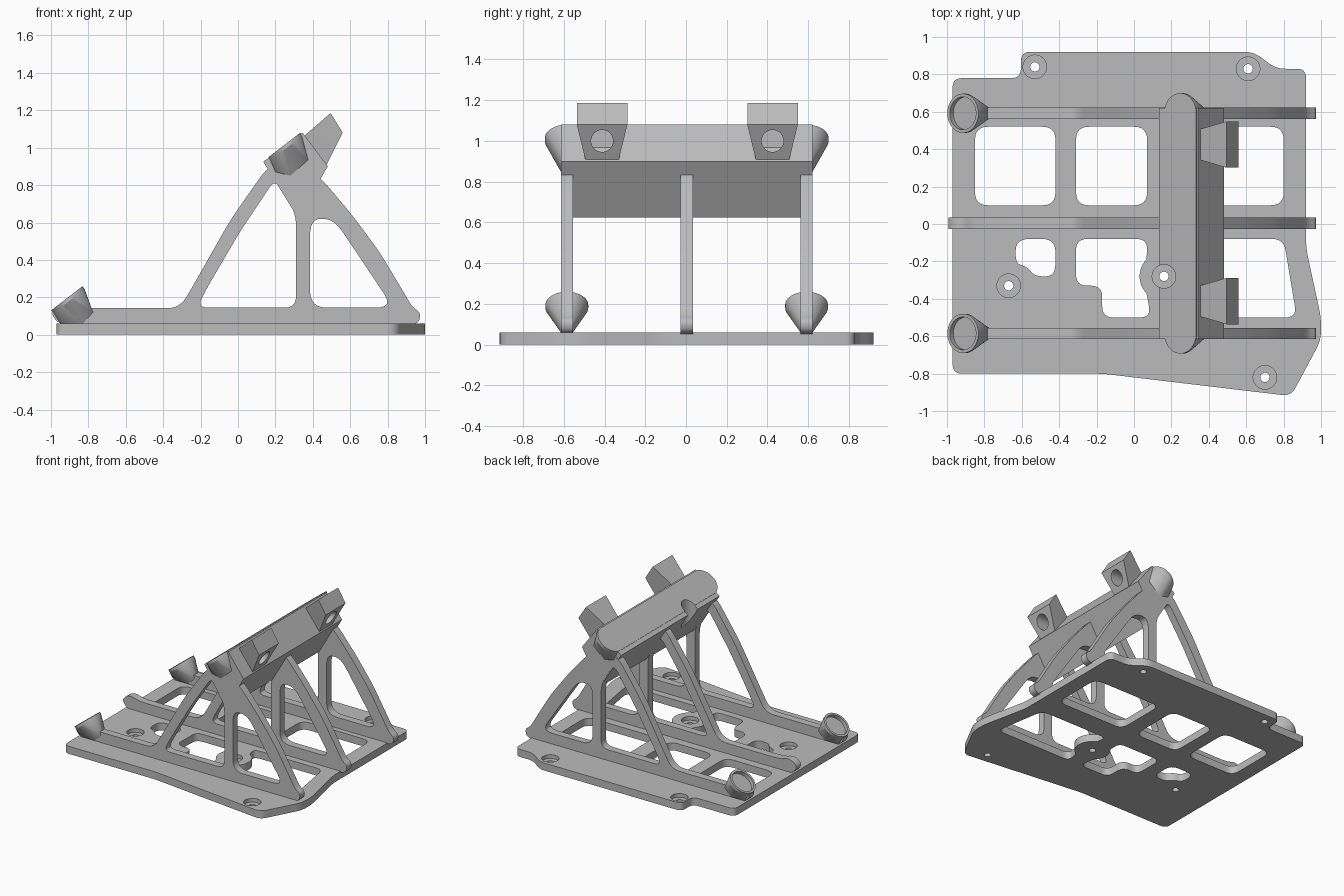
import bpy, bmesh, math
from mathutils import Matrix, Vector

if "Cube" in bpy.data.objects:
    bpy.data.objects.remove(bpy.data.objects["Cube"])

grey = bpy.data.materials.new("plain_grey")
grey.use_nodes = True
grey.diffuse_color = (0.5, 0.5, 0.5, 1)
grey.node_tree.nodes["Principled BSDF"].inputs["Base Color"].default_value = (0.5, 0.5, 0.5, 1)

RIBS = {"right": -0.585, "middle": 0.004, "left": 0.592}
TILT = Vector((-0.61, 0, 0.79)).normalized()      # direction the pads face
ALONG = Vector((0.79, 0, 0.61)).normalized()


def add(name, mesh):
    mesh.materials.clear()
    mesh.materials.append(grey)
    ob = bpy.data.objects.new(name, mesh)
    bpy.context.collection.objects.link(ob)
    return ob


def from_bmesh(name, bm):
    bmesh.ops.recalc_face_normals(bm, faces=bm.faces)
    mesh = bpy.data.meshes.new(name)
    bm.to_mesh(mesh)
    bm.free()
    return add(name, mesh)


def evaluated(ob):
    bpy.context.view_layer.update()
    return bpy.data.meshes.new_from_object(
        ob.evaluated_get(bpy.context.evaluated_depsgraph_get()))


def rounded(pts, r, steps=6):
    """Round every corner of a closed outline."""
    out = []
    pts = [Vector(p) for p in pts]
    for i, p in enumerate(pts):
        a, b = pts[i - 1] - p, pts[(i + 1) % len(pts)] - p
        s = p + a.normalized() * min(r, a.length * 0.45)
        e = p + b.normalized() * min(r, b.length * 0.45)
        for k in range(steps + 1):
            t = k / steps
            out.append(s * (1 - t) ** 2 + p * 2 * t * (1 - t) + e * t * t)
    return out


def arc(cx, cy, r, a0, a1, n=24):
    angles = [math.radians(a0 + (a1 - a0) * k / n) for k in range(n + 1)]
    return [Vector((cx + r * math.cos(a), cy + r * math.sin(a))) for a in angles]


def sheet(name, loops, thick, matrix):
    """Flat plate from an outline and its holes."""
    curve = bpy.data.curves.new(name, "CURVE")
    curve.dimensions, curve.fill_mode, curve.extrude = "2D", "BOTH", thick / 2
    for loop in loops:
        sp = curve.splines.new("POLY")
        sp.points.add(len(loop) - 1)
        for q, p in zip(sp.points, loop):
            q.co = (p[0], p[1], 0, 1)
        sp.use_cyclic_u = True
    tmp = bpy.data.objects.new(name, curve)
    bpy.context.collection.objects.link(tmp)
    mesh = evaluated(tmp)
    bpy.data.objects.remove(tmp)
    bm = bmesh.new()
    bm.from_mesh(mesh)
    bmesh.ops.remove_doubles(bm, verts=bm.verts, dist=0.0002)
    bm.transform(matrix)
    return from_bmesh(name, bm)


def hull(name, pts):
    bm = bmesh.new()
    for p in pts:
        bm.verts.new(p)
    res = bmesh.ops.convex_hull(bm, input=bm.verts)
    bmesh.ops.delete(bm, geom=[v for v in bm.verts if not v.link_faces], context="VERTS")
    bmesh.ops.dissolve_limit(bm, angle_limit=0.01, verts=bm.verts, edges=bm.edges)
    return from_bmesh(name, bm)


def disc(centre, r, n=40):
    c, side = Vector(centre), Vector((0, 1, 0))
    return [c + ALONG * r * math.cos(math.tau * k / n) + side * r * math.sin(math.tau * k / n)
            for k in range(n)]


def drill(target, centre, axis, r, depth):
    """Cut a round hole centred on a point along an axis."""
    bm = bmesh.new()
    rot = Vector(axis).to_track_quat("Z", "Y").to_matrix().to_4x4()
    bmesh.ops.create_cone(bm, cap_ends=True, segments=40, radius1=r, radius2=r, depth=depth,
                          matrix=Matrix.Translation(centre) @ rot)
    cutter = from_bmesh("cutter", bm)
    cutter.hide_render = True
    mod = target.modifiers.new("hole", "BOOLEAN")
    mod.operation, mod.solver, mod.object = "DIFFERENCE", "EXACT", cutter
    mesh = evaluated(target)
    target.modifiers.clear()
    target.data = mesh
    bpy.data.objects.remove(cutter)


# Base plate with windows and countersunk screw holes
outline = [(-0.97, 0.78), (-0.605, 0.78), (-0.605, 0.92), (0.64, 0.92), (0.76, 0.83), (0.92, 0.83),
           (0.92, -0.13), (1.0, -0.5), (1.0, -0.62), (0.84, -0.92), (-0.17, -0.8), (-0.97, -0.8)]
screws = [(-0.53, 0.84), (0.61, 0.83), (-0.67, -0.33), (0.7, -0.82), (0.16, -0.28)]
loops = [rounded(outline, 0.05)]
for x0, x1 in ((-0.85, -0.42), (-0.31, 0.07), (0.2, 0.8)):
    loops.append(rounded([(x0, 0.1), (x1, 0.1), (x1, 0.52), (x0, 0.52)], 0.07))
loops.append(rounded([(-0.63, -0.08), (-0.42, -0.08), (-0.42, -0.28), (-0.53, -0.28),
                      (-0.57, -0.23), (-0.635, -0.21)], 0.07))
loops.append(rounded([(-0.31, -0.08), (0.07, -0.08)] + arc(0.16, -0.28, 0.13, 135, 225)
                     + [(0.09, -0.5), (-0.17, -0.5), (-0.17, -0.33), (-0.31, -0.33)], 0.06))
loops.append(rounded([(0.2, -0.08), (0.8, -0.08), (0.87, -0.5), (0.2, -0.5)]
                     + arc(0.16, -0.28, 0.13, -65, 65), 0.06))
loops += [arc(x, y, 0.025, 0, 345, 23) for x, y in screws]
base = sheet("base_plate", loops, 0.06, Matrix.Translation((0, 0, 0.03)))
for x, y in screws:
    drill(base, (x, y, 0.07), (0, 0, 1), 0.063, 0.08)

# Three upright ribs, each with two windows
rib_outline = rounded([(-0.95, 0.05), (-1.0, 0.11), (-0.97, 0.15), (-0.92, 0.165), (-0.85, 0.142),
                       (-0.31, 0.142), (-0.23, 0.28), (-0.04, 0.615), (0.16, 0.9), (0.3, 0.95),
                       (0.45, 0.83), (0.61, 0.64), (0.755, 0.445), (0.89, 0.22), (0.93, 0.15),
                       (0.98, 0.115), (0.96, 0.05)], 0.07)
rib_windows = [
    rounded([(-0.22, 0.145), (0.31, 0.145), (0.31, 0.645), (0.2, 0.835), (0.01, 0.55),
             (-0.16, 0.26)], 0.06),
    rounded([(0.385, 0.145), (0.83, 0.145), (0.6, 0.49), (0.51, 0.62), (0.385, 0.62)], 0.09)]
upright = Matrix.Rotation(math.pi / 2, 4, "X")
ribs = {side: sheet(side + "_rib", [rib_outline] + rib_windows, 0.06,
                    Matrix.Translation((0, y, 0)) @ upright) for side, y in RIBS.items()}

# Cupped feet at the low end of the outer ribs
for side in ("left", "right"):
    y = RIBS[side]
    c = Vector((-0.915, y, 0.195))
    pts = disc(c, 0.105) + disc(c - TILT * 0.02, 0.105)
    pts += [(x, y + s, z) for x, z in ((-0.95, 0.06), (-0.83, 0.06), (-0.775, 0.12))
            for s in (-0.03, 0.03)]
    foot = hull(side + "_cup", pts)
    for part in (foot, ribs[side]):
        drill(part, c, TILT, 0.088, 0.06)

# Cross beam and its round-ended top pad
section = [(0.135, 0.925), (0.345, 1.08), (0.48, 0.9), (0.32, 0.625), (0.165, 0.885)]
beam = hull("cross_beam", [(x, y, z) for x, z in section for y in (-0.615, 0.62)])
pad_pts = []
for side in ("left", "right"):
    y = RIBS[side]
    c = Vector((0.247, y, 1.014))
    pad_pts += disc(c, 0.108) + disc(c - TILT * 0.02, 0.108)
    pad_pts += [(x, y + s, z) for x, z in ((0.375, 0.935), (0.28, 0.85), (0.2, 0.87))
                for s in (-0.03, 0.03)]
pad = hull("beam_pad", pad_pts)
for part in (beam, pad):
    drill(part, (0.16, -0.28, 0.9), (0, 0, 1), 0.063, 0.9)

# Flared blocks on the upper side of the beam, with blind holes
for side, y in (("left", 0.425), ("right", -0.412)):
    pts = [(x, y + s * w, z) for x, z, w in ((0.345, 1.055, 0.08), (0.47, 0.9, 0.08),
                                             (0.495, 1.185, 0.124), (0.56, 1.08, 0.124))
           for s in (-1, 1)]
    block = hull(side + "_block", pts)
    drill(block, (0.53, y, 1.0), (1, 0, 0), 0.054, 0.2)

# Smooth rounded surfaces, keep edges crisp
bpy.ops.object.select_all(action="DESELECT")
for ob in bpy.context.collection.objects:
    if ob.type == "MESH" and ob.data.materials and ob.data.materials[0] == grey:
        ob.select_set(True)
        bpy.context.view_layer.objects.active = ob
bpy.ops.object.shade_smooth_by_angle(angle=math.radians(25))
